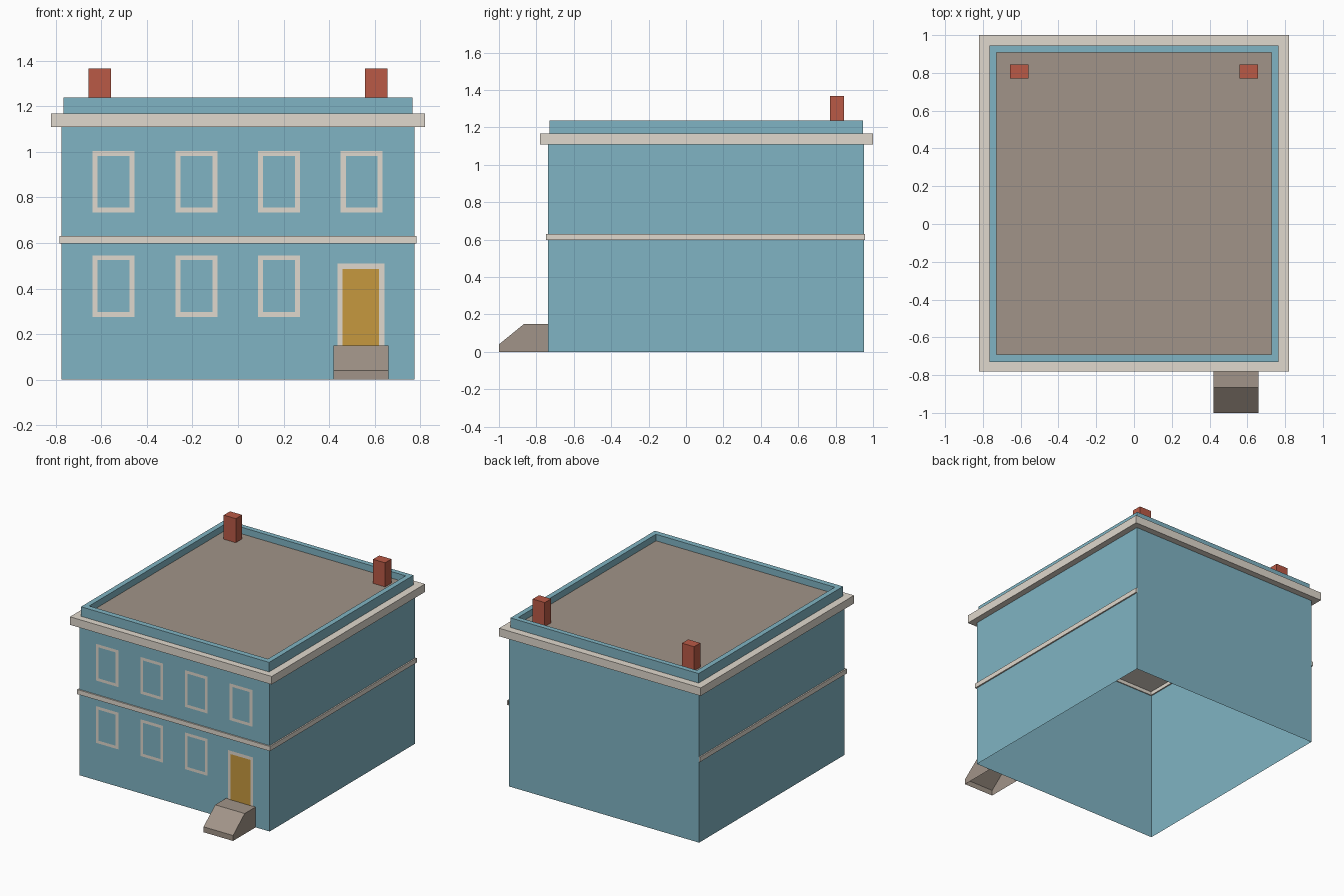
import bpy
import bmesh
from mathutils import Vector

cube = bpy.data.objects.get("Cube")
if cube:
    bpy.data.objects.remove(cube, do_unlink=True)


def material(name, rgb):
    """Flat material from 0-255 display values."""
    lin = [((c / 255 + 0.055) / 1.055) ** 2.4 for c in rgb] + [1.0]
    m = bpy.data.materials.new(name)
    m.use_nodes = True
    m.diffuse_color = lin
    m.node_tree.nodes["Principled BSDF"].inputs["Base Color"].default_value = lin
    return m


BLUE = material("blue wall paint", (128, 180, 195))
TRIM = material("pale stone trim", (224, 216, 205))
STONE = material("brown stone", (161, 148, 136))
BRICK = material("red brick", (186, 90, 70))
GOLD = material("ochre door paint", (198, 153, 62))


def finish(name, bm, mat):
    mesh = bpy.data.meshes.new(name)
    bm.to_mesh(mesh)
    bm.free()
    mesh.materials.append(mat)
    obj = bpy.data.objects.new(name, mesh)
    bpy.context.scene.collection.objects.link(obj)
    return obj


def rect(x0, x1, y0, y1):
    return [(x0, y0), (x1, y0), (x1, y1), (x0, y1)]


def flat(u, v, w):       # outline lies in plan, extruded upward
    return Vector((u, v, w))


def facade(u, v, w):     # outline lies on the front
    return Vector((u, -w, v))


def sideways(u, v, w):   # outline is a side profile, extruded across
    return Vector((w, u, v))


def prism(name, outline, w0, w1, mat, place=flat, caps=True, skip=()):
    """Extrude an outline; edges listed in skip get no side face."""
    bm = bmesh.new()
    a, b = [[bm.verts.new(place(u, v, w)) for u, v in outline] for w in (w0, w1)]
    n = len(outline)
    for i in range(n):
        if i not in skip:
            j = (i + 1) % n
            bm.faces.new((a[i], a[j], b[j], b[i]))
    if caps:
        bm.faces.new(a[::-1])
        bm.faces.new(b)
    return finish(name, bm, mat)


def ring(name, outer, inner, w0, w1, mat):
    """Horizontal rectangular frame with a rectangular hole."""
    bm = bmesh.new()
    o0, o1, i0, i1 = [[bm.verts.new(flat(u, v, w)) for u, v in loop]
                      for loop in (outer, inner) for w in (w0, w1)]
    for k in range(4):
        j = (k + 1) % 4
        bm.faces.new((o0[k], o0[j], o1[j], o1[k]))
        bm.faces.new((i0[j], i0[k], i1[k], i1[j]))
        bm.faces.new((o1[k], o1[j], i1[j], i1[k]))
        bm.faces.new((o0[j], o0[k], i0[k], i0[j]))
    return finish(name, bm, mat)


def plate(name, outline, w, mat, place=flat, hole=None):
    """Flat sheet, optionally a four-sided frame around a hole."""
    bm = bmesh.new()
    o = [bm.verts.new(place(u, v, w)) for u, v in outline]
    if hole:
        h = [bm.verts.new(place(u, v, w)) for u, v in hole]
        for k in range(4):
            j = (k + 1) % 4
            bm.faces.new((o[k], o[j], h[j], h[k]))
    else:
        bm.faces.new(o)
    return finish(name, bm, mat)


# Hollow walls, open at the bottom
FRONT, BACK, HALF = -0.738, 0.953, 0.774
prism("walls", rect(-HALF, HALF, FRONT, BACK), 0, 1.11, BLUE, caps=False)

# Roof edge: cornice, parapet, ceiling and roof deck
lip = rect(-0.765, 0.765, -0.731, 0.946)
ring("cornice", rect(-0.82, 0.82, -0.78, 1.0), lip, 1.109, 1.168, TRIM)
ring("parapet", lip, rect(-0.727, 0.727, -0.69, 0.909), 1.151, 1.238, BLUE)
plate("ceiling", lip[::-1], 1.135, TRIM)
plate("roof_deck", rect(-0.727, 0.727, -0.69, 0.909), 1.19, STONE)

# String course around the front and both sides, plain at the back
t = 0.01
END = BACK + 0.004
band = [(-HALF - t, END), (-HALF - t, FRONT - t),
        (HALF + t, FRONT - t), (HALF + t, END),
        (HALF, END), (HALF, FRONT), (-HALF, FRONT), (-HALF, END)]
prism("string_course", band, 0.597, 0.631, TRIM, skip=(4, 5, 6))

# Chimneys
for side, x in (("right", -0.607), ("left", 0.607)):
    prism(side + "_chimney", rect(x - 0.049, x + 0.049, 0.771, 0.844),
          1.19, 1.367, BRICK)

# Window surrounds: four above, three below beside the door
face = 0.003 - FRONT
for floor, z, count in (("lower", 0.411, 3), ("upper", 0.869, 4)):
    for i in range(count):
        x = -0.546 + 0.363 * i
        plate(f"{floor}_window_frame_{i + 1}",
              rect(x - 0.092, x + 0.092, z - 0.135, z + 0.135), face, TRIM, facade,
              hole=rect(x - 0.07, x + 0.07, z - 0.114, z + 0.114))

# Door and its surround
surround = [(0.436, 0.15), (0.458, 0.15), (0.458, 0.486), (0.62, 0.486),
            (0.62, 0.15), (0.642, 0.15), (0.642, 0.51), (0.436, 0.51)]
plate("door_frame", surround, face, TRIM, facade)
plate("door", rect(0.458, 0.62, 0.15, 0.486), face, GOLD, facade)

# Sloped doorstep, a shell without underside or back
profile = [(FRONT, 0), (FRONT, 0.15), (-0.865, 0.15), (-1.0, 0.04), (-1.0, 0)]
prism("doorstep", profile, 0.42, 0.66, STONE, sideways, skip=(0, 4))
